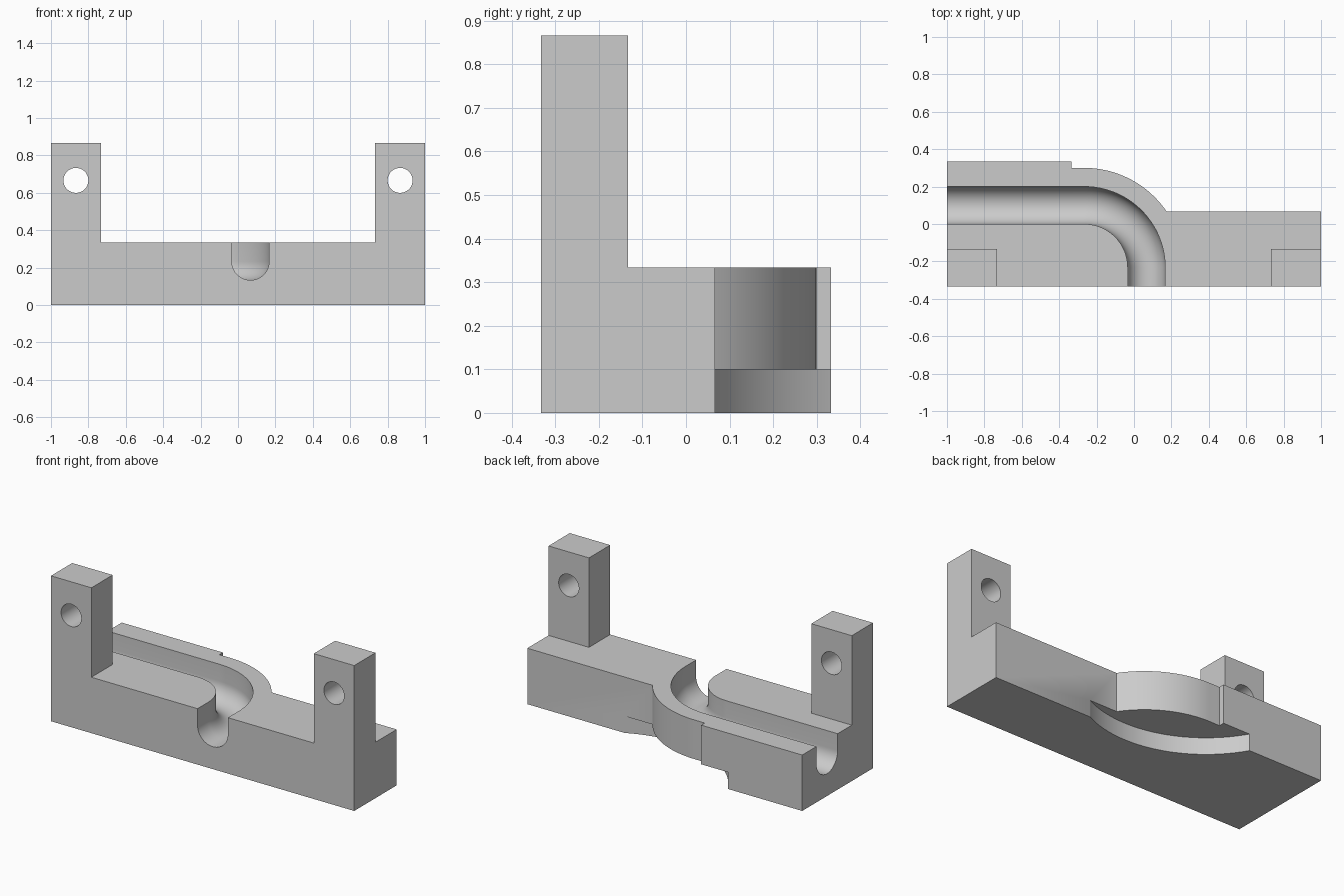
import bpy
import bmesh
from math import sin, cos, pi, asin
from mathutils import Vector

cube = bpy.data.objects.get("Cube")
if cube:
    bpy.data.objects.remove(cube, do_unlink=True)

U = 1 / 15  # design unit

grey = bpy.data.materials.new("light grey")
grey.use_nodes = True
colour = (0.6, 0.6, 0.6, 1)
grey.diffuse_color = colour
grey.node_tree.nodes["Principled BSDF"].inputs["Base Color"].default_value = colour


def loft(name, rings):
    """Closed solid through a list of equal-sized rings of points."""
    bm = bmesh.new()
    loops = [[bm.verts.new(Vector(p) * U) for p in ring] for ring in rings]
    for a, b in zip(loops, loops[1:]):
        for i in range(len(a)):
            j = (i + 1) % len(a)
            bm.faces.new((a[i], a[j], b[j], b[i]))
    bm.faces.new(loops[0])
    bm.faces.new(loops[-1])
    bmesh.ops.recalc_face_normals(bm, faces=bm.faces)
    mesh = bpy.data.meshes.new(name)
    bm.to_mesh(mesh)
    bm.free()
    mesh.materials.append(grey)
    obj = bpy.data.objects.new(name, mesh)
    bpy.context.collection.objects.link(obj)
    return obj


def arc(cx, cy, r, start, end, n):
    steps = [start + (end - start) * i / n for i in range(n + 1)]
    return [(cx + r * cos(t), cy + r * sin(t)) for t in steps]


def upright(name, outline, z0, z1):
    return loft(name, [[(x, y, z) for x, y in outline] for z in (z0, z1)])


def combine(target, tool, operation):
    mod = target.modifiers.new("combine", 'BOOLEAN')
    mod.operation = operation
    mod.solver = 'EXACT'
    mod.object = tool
    bpy.context.view_layer.objects.active = target
    bpy.ops.object.modifier_apply(modifier=mod.name)
    bpy.data.objects.remove(tool, do_unlink=True)


# Base plate with the curved outer wall
bend = (-4, -3.5)
wall = arc(*bend, 8, asin(4.5 / 8), pi / 2, 32)
outline = [(-15, -5), (15, -5), (15, 1)] + wall + [(-5, 4.5), (-5, 5), (-15, 5)]
body = upright("bracket_body", outline, 0, 5)

# End posts with screw holes
for side in (-1, 1):
    post = [(side * x, y) for x, y in ((11, -5), (15, -5), (15, -2), (11, -2))]
    combine(body, upright("post", post, 0, 13), 'UNION')
    circle = arc(side * 13, 10, 1, 0, 2 * pi, 48)[:-1]
    hole = loft("hole_cutter", [[(x, y, z) for x, z in circle] for y in (-6, 0)])
    combine(body, hole, 'DIFFERENCE')

# Round-bottomed channel swept along the bend
section = [(-1.5, 6)] + arc(0, 3.5, 1.5, pi, 2 * pi, 24) + [(1.5, 6)]
angles = [pi / 2 * (1 - i / 40) for i in range(41)]
path = [(-16, 1.5, pi / 2)]
path += [(bend[0] + 5 * cos(a), bend[1] + 5 * sin(a), a) for a in angles]
path.append((1, -6, 0))
rings = [[(x + d * cos(a), y + d * sin(a), z) for d, z in section] for x, y, a in path]
combine(body, loft("channel_cutter", rings), 'DIFFERENCE')

# Round recess under the curved wall
disc = arc(1, 10, 10, 0, 2 * pi, 128)[:-1]
combine(body, upright("recess_cutter", disc, -1, 1.5), 'DIFFERENCE')

# Smooth curves, crisp edges
bpy.ops.object.select_all(action='DESELECT')
body.select_set(True)
bpy.context.view_layer.objects.active = body
bpy.ops.object.shade_smooth_by_angle(angle=pi / 6)
